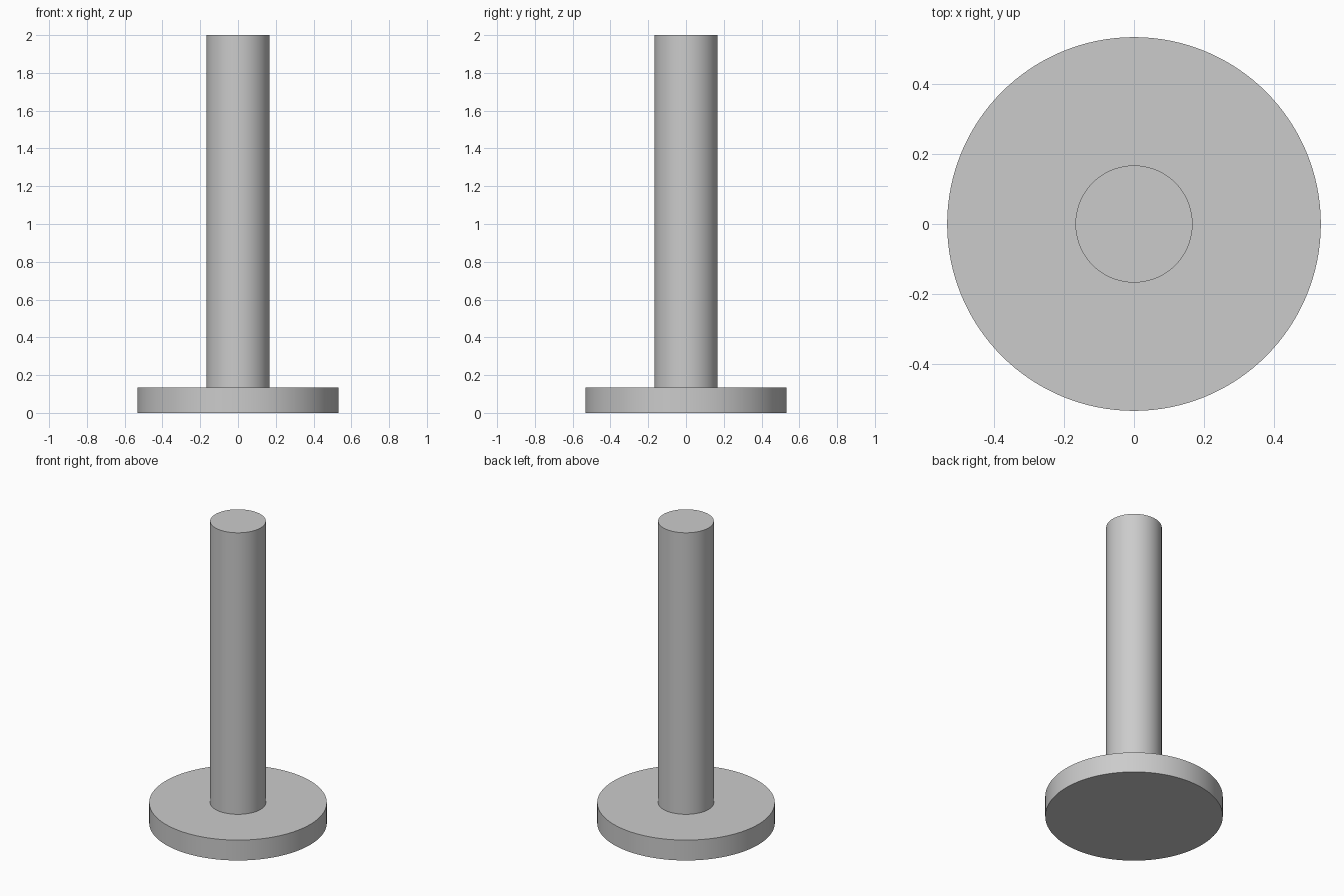
import bpy
import math

default = bpy.data.objects.get("Cube")
if default:
    bpy.data.objects.remove(default, do_unlink=True)

# Single plain grey finish
grey = bpy.data.materials.new("plain_grey")
grey.use_nodes = True
color = (0.6, 0.6, 0.6, 1)
grey.diffuse_color = color
grey.node_tree.nodes["Principled BSDF"].inputs["Base Color"].default_value = color


def add_cylinder(name, radius, bottom, top):
    bpy.ops.mesh.primitive_cylinder_add(
        vertices=128, radius=radius, depth=top - bottom,
        location=(0, 0, (bottom + top) / 2))
    obj = bpy.context.object
    obj.name = name
    obj.data.materials.append(grey)
    bpy.ops.object.shade_smooth_by_angle(angle=math.radians(30))
    return obj


BASE_TOP = 0.135

# Flat round flange
add_cylinder("base_flange", 0.533, 0, BASE_TOP)

# Upright shaft standing on the flange
add_cylinder("shaft", 0.167, BASE_TOP, 2)
